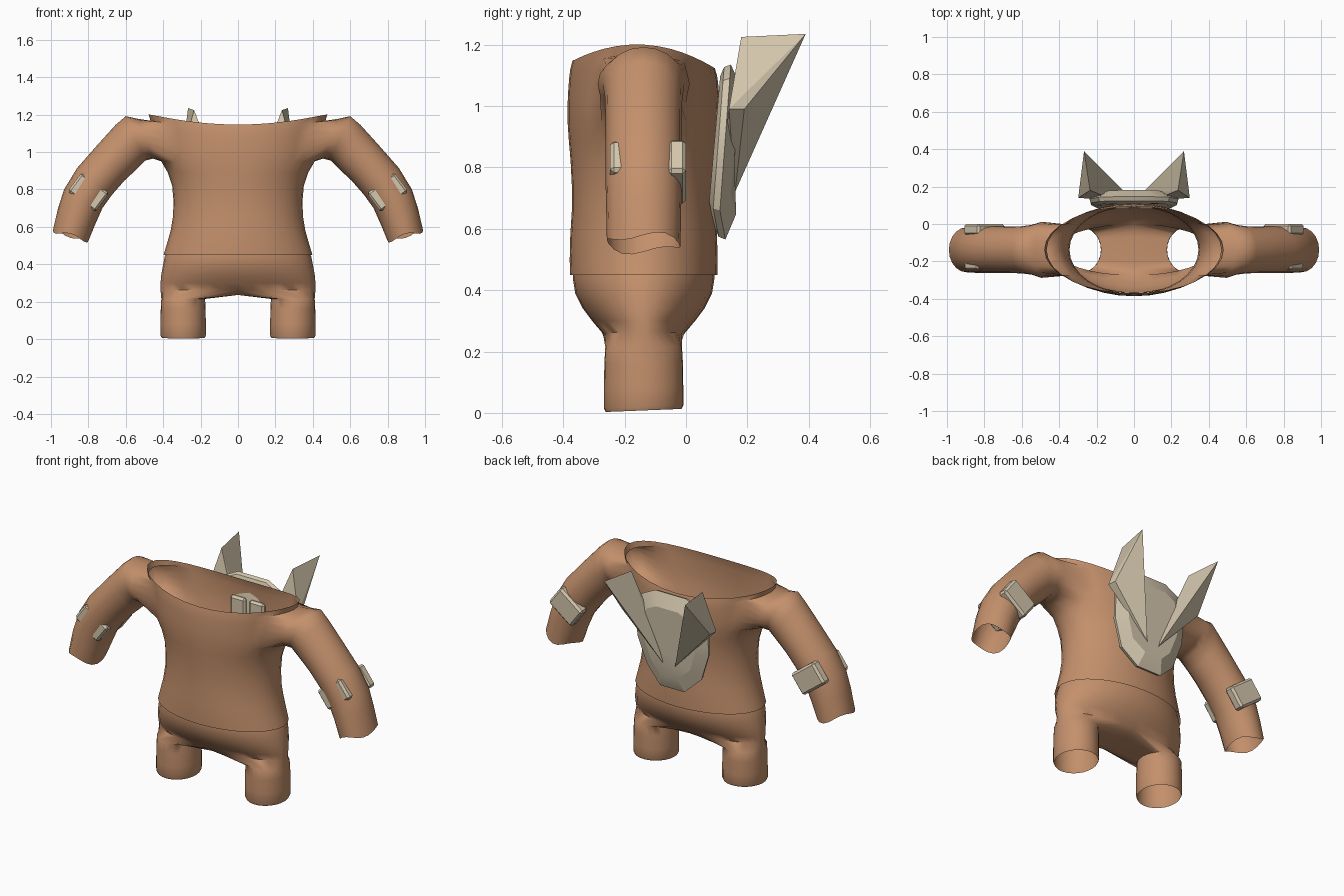
import bpy, bmesh, math
from mathutils import Vector, Matrix

if "Cube" in bpy.data.objects:
    bpy.data.objects.remove(bpy.data.objects["Cube"])

CY = -0.138  # depth of the body axis


def material(name, rgb):
    m = bpy.data.materials.new(name)
    m.diffuse_color = (*rgb, 1)
    m.use_nodes = True
    m.node_tree.nodes["Principled BSDF"].inputs["Base Color"].default_value = m.diffuse_color
    return m


BROWN = material("brown cloth", (0.55, 0.28, 0.15))
BONE = material("pale bone", (0.66, 0.57, 0.42))


def finish(name, bm, mat, smooth=None):
    bmesh.ops.recalc_face_normals(bm, faces=bm.faces)
    me = bpy.data.meshes.new(name)
    bm.to_mesh(me)
    bm.free()
    me.materials.append(mat)
    ob = bpy.data.objects.new(name, me)
    bpy.context.collection.objects.link(ob)
    if smooth:
        bpy.ops.object.select_all(action='DESELECT')
        ob.select_set(True)
        bpy.context.view_layer.objects.active = ob
        bpy.ops.object.shade_smooth_by_angle(angle=math.radians(smooth))
    return ob


def bridge(bm, a, b):
    n = len(a)
    for i in range(n):
        bm.faces.new((a[i], a[(i + 1) % n], b[(i + 1) % n], b[i]))


# Shirt: open-topped torso with arm holes that continue into sleeves
N = 32
# z, half width, half depth
rows = [(0.45, 0.398, 0.240), (0.50, 0.383, 0.241), (0.58, 0.360, 0.239), (0.66, 0.347, 0.234),
        (0.74, 0.345, 0.234), (0.82, 0.352, 0.238), (0.89, 0.375, 0.244), (0.95, 0.410, 0.248),
        (1.00, 0.428, 0.248), (1.04, 0.442, 0.246), (1.08, 0.455, 0.243), (1.11, 0.467, 0.239),
        (1.135, 0.478, 0.232)]
HOLE_LO, HOLE_HI = 7, 11
bm = bmesh.new()
grid = []
for z, hx, hy in rows:
    lift = 0.065 * max(0, (z - 0.95) / 0.185)
    ring = []
    for i in range(N):
        a = 2 * math.pi * i / N
        c, s = math.cos(a), math.sin(a)
        ring.append(bm.verts.new((hx * c, CY + hy * s, z + lift * c * c - 0.012 * s * lift / 0.065)))
    grid.append(ring)


def in_hole(r, i):
    return HOLE_LO <= r < HOLE_HI and (i in (29, 30, 31, 0, 1, 2) or 13 <= i < 19)


for r in range(len(rows) - 1):
    for i in range(N):
        if not in_hole(r, i):
            j = (i + 1) % N
            bm.faces.new((grid[r][i], grid[r][j], grid[r + 1][j], grid[r + 1][i]))

# Sleeve sections: upper edge x, z, lower edge x, z, half depth
sleeve = [(0.535, 1.178, 0.455, 0.965, 0.150), (0.60, 1.192, 0.495, 0.955, 0.133),
          (0.655, 1.145, 0.545, 0.905, 0.126), (0.75, 1.04, 0.605, 0.85, 0.124),
          (0.86, 0.915, 0.675, 0.77, 0.124), (0.93, 0.80, 0.725, 0.70, 0.124),
          (0.962, 0.70, 0.765, 0.61, 0.122), (0.990, 0.58, 0.80, 0.525, 0.120)]
for side, mid in ((1, 0), (-1, 16)):
    cols = [(mid + side * k) % N for k in range(-3, 4)]
    loop = [grid[HOLE_HI][c] for c in cols[3:]]
    loop += [grid[r][cols[6]] for r in range(HOLE_HI - 1, HOLE_LO - 1, -1)]
    loop += [grid[HOLE_LO][c] for c in reversed(cols[:6])]
    loop += [grid[r][cols[0]] for r in range(HOLE_LO + 1, HOLE_HI + 1)]
    loop += [grid[HOLE_HI][c] for c in cols[1:3]]
    n = len(loop)
    prev = loop
    for k, (tx, tz, bx, bz, hy) in enumerate(sleeve):
        ring = []
        for i in range(n):
            a = 2 * math.pi * i / n
            t = (1 + math.cos(a)) / 2
            wave = 0.012 * math.sin(3 * a) if k == len(sleeve) - 1 else 0
            ring.append(bm.verts.new((side * (bx + (tx - bx) * t), CY + hy * math.sin(a),
                                      bz + (tz - bz) * t + wave)))
        bridge(bm, prev, ring)
        prev = ring
finish("shirt", bm, BROWN, 60)

# Trousers: waist rings that split at the crotch into two open legs
bm = bmesh.new()
prev = None
for z, hx, hy in [(0.48, 0.376, 0.228), (0.44, 0.392, 0.231), (0.39, 0.402, 0.223),
                  (0.34, 0.411, 0.198), (0.30, 0.414, 0.168), (0.262, 0.414, 0.136)]:
    ring = [bm.verts.new((hx * math.sin(2 * math.pi * i / N),
                          CY - hy * math.cos(2 * math.pi * i / N), z)) for i in range(N)]
    if prev:
        bridge(bm, prev, ring)
    prev = ring
CR = 7
crotch = [bm.verts.new((0, CY + 0.136 - 0.272 * (k + 1) / (CR + 1), 0.236)) for k in range(CR)]
for side in (1, -1):
    loop = [prev[(side * i) % N] for i in range(17)] + crotch
    angles = [-125 + 250 * i / 16 for i in range(17)]
    angles += [125 + 110 * (k + 1) / (CR + 1) for k in range(CR)]
    last = loop
    for z, r in [(0.215, 0.117), (0.16, 0.120), (0.08, 0.121), (0.02, 0.121), (0.008, 0.116)]:
        ring = []
        for d in angles:
            a = math.radians(d)
            ring.append(bm.verts.new((side * (0.293 + r * math.cos(a)), CY + 1.07 * r * math.sin(a),
                                      z + (0.005 * math.sin(a) if z < 0.05 else 0))))
        bridge(bm, last, ring)
        last = ring
finish("trousers", bm, BROWN, 60)

# Back shield: faceted oval plate with a raised middle
bm = bmesh.new()
half = [(0.10, 1.135), (0.19, 1.09), (0.238, 0.98), (0.235, 0.82), (0.18, 0.66), (0.08, 0.565)]
outline = half + [(-x, z) for x, z in reversed(half)]


def shield_ring(scale, dy):
    out = []
    for x, z in outline:
        y = 0.105 + 0.03 * (z - 0.72) / 0.4 + dy + (0.025 if z < 0.6 else 0)
        out.append(bm.verts.new((x * scale, y, 0.86 + (z - 0.86) * scale)))
    return out


inner, front, back, top = (shield_ring(s, d) for s, d in
                           ((0.86, -0.025), (0.97, -0.012), (1, 0.01), (0.72, 0.045)))
for a, b in ((inner, front), (front, back), (back, top)):
    bridge(bm, a, b)
bm.faces.new(inner)
bm.faces.new(top)
finish("back_shield", bm, BONE, 25)

# Back spikes: mirrored wedges flaring up and out from the shield
for side, label in ((1, "right"), (-1, "left")):
    bm = bmesh.new()
    for x, y, z in [(0.267, 0.39, 1.235), (0.04, 0.16, 0.72), (0.235, 0.18, 1.225),
                    (0.298, 0.14, 0.99), (0.292, 0.19, 0.99), (0.10, 0.125, 0.87)]:
        bm.verts.new((side * x, y, z))
    bmesh.ops.convex_hull(bm, input=bm.verts)
    finish(label + "_spike", bm, BONE)


def block(name, centre, size, tilt=0.0, bevel=0.012):
    bm = bmesh.new()
    bmesh.ops.create_cube(bm, size=1)
    bmesh.ops.scale(bm, vec=Vector(size), verts=bm.verts)
    bmesh.ops.bevel(bm, geom=bm.edges[:], offset=bevel, segments=1, affect='EDGES')
    bmesh.ops.transform(bm, matrix=Matrix.Translation(centre) @ Matrix.Rotation(tilt, 4, 'Y'),
                        verts=bm.verts)
    finish(name, bm, BONE)


# Elbow pads at front and back of each sleeve, and shield mounts inside the shirt
for side, label in ((1, "right"), (-1, "left")):
    tilt = -side * math.radians(37)
    block(label + "_front_pad", (side * 0.80, -0.222, 0.785), (0.185, 0.05, 0.125), tilt)
    block(label + "_back_pad", (side * 0.80, -0.030, 0.785), (0.185, 0.06, 0.135), tilt)
    block(label + "_shield_mount", (side * 0.062, 0.095, 0.955), (0.10, 0.03, 0.12))
